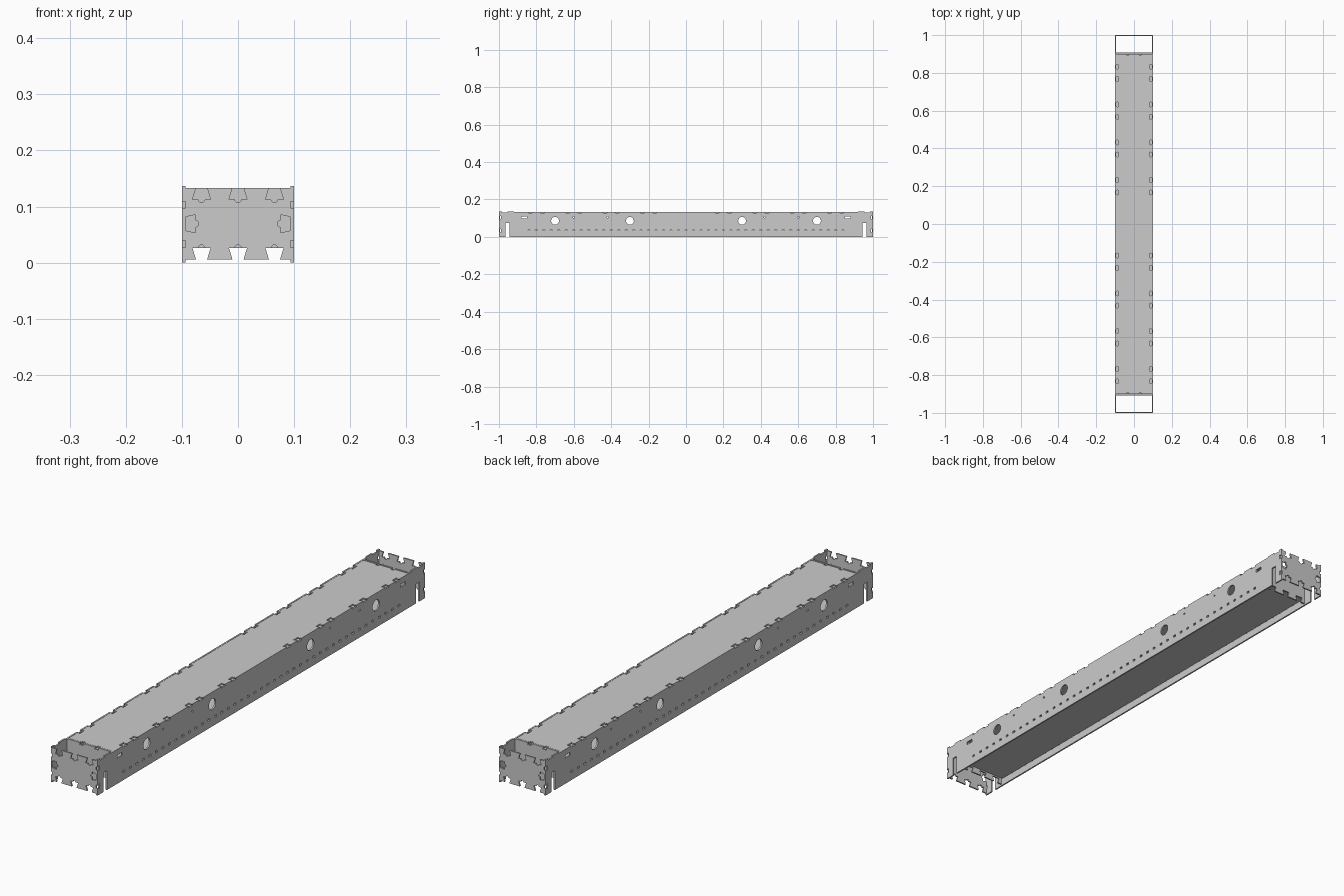
import bpy, bmesh
from math import sin, cos, pi
from mathutils import Matrix, Vector

if "Cube" in bpy.data.objects:
    bpy.data.objects.remove(bpy.data.objects["Cube"])

T = 0.006                      # sheet thickness
L, W, H = 1.0, 0.1, 0.137      # half length, half width, height


def edge(p0, p1, centres=(), narrow=0.010, wide=0.016, depth=0.02, relief=0.0):
    """Edge of a counter-clockwise outline with dovetail notches cut inward."""
    p0, p1 = Vector(p0), Vector(p1)
    d = (p1 - p0).normalized()
    n = Vector((-d.y, d.x))
    mid = (p0 + p1) / 2
    pts = [p0]
    for c in sorted(centres):
        m = mid + d * c
        pts += [m - d * narrow, m - d * wide + n * depth]
        if relief:
            pts += [m + n * depth - d * relief * cos(a * pi / 6) + n * relief * sin(a * pi / 6)
                    for a in range(7)]
        pts += [m + d * wide + n * depth, m + d * narrow]
    return pts


def circle(x, y, r, n=24):
    return [(x + r * cos(2 * pi * i / n), y + r * sin(2 * pi * i / n)) for i in range(n)]


def rect(x, y, w, h):
    return [(x - w, y - h), (x + w, y - h), (x + w, y + h), (x - w, y + h)]


def sheet(name, loops, axes, origin):
    """Flat plate: filled outline with holes, extruded, placed by its u, v axes."""
    cu = bpy.data.curves.new(name + "_profile", 'CURVE')
    cu.dimensions = '2D'
    cu.fill_mode = 'BOTH'
    cu.extrude = T / 2
    for loop in loops:
        s = cu.splines.new('POLY')
        s.points.add(len(loop) - 1)
        for p, q in zip(s.points, loop):
            p.co = (q[0], q[1], 0, 1)
        s.use_cyclic_u = True
    tmp = bpy.data.objects.new(name + "_tmp", cu)
    bpy.context.scene.collection.objects.link(tmp)
    dg = bpy.context.evaluated_depsgraph_get()
    me = bpy.data.meshes.new_from_object(tmp.evaluated_get(dg))
    bpy.data.objects.remove(tmp)
    u, v = Vector(axes[0]), Vector(axes[1])
    m = Matrix((u, v, u.cross(v))).transposed().to_4x4()
    me.transform(Matrix.Translation(origin) @ m)
    bm = bmesh.new()
    bm.from_mesh(me)
    bmesh.ops.remove_doubles(bm, verts=bm.verts, dist=1e-5)
    bmesh.ops.recalc_face_normals(bm, faces=bm.faces)
    bm.to_mesh(me)
    bm.free()
    for p in me.polygons:
        p.use_smooth = False
    ob = bpy.data.objects.new(name, me)
    bpy.context.scene.collection.objects.link(ob)
    return ob


X, Y, Z = (1, 0, 0), (0, 1, 0), (0, 0, 1)
joints = [s * (c + o) for s in (-1, 1) for c in (0.2, 0.4, 0.6, 0.8) for o in (-0.0325, 0.0325)]

# long side panels: foot slots, end dovetails, notched top edge, holes
side = [(-L, 0), (-0.964, 0), (-0.964, 0.075), (-0.943, 0.075), (-0.943, 0),
        (0.943, 0), (0.943, 0.075), (0.964, 0.075), (0.964, 0)]
side += edge((L, 0), (L, H), [0.035, -0.035], 0.006, 0.009, 0.01)
side += [(L, H), (0.985, H), (0.985, H - 0.006), (0.955, H - 0.006), (0.955, H), (0.92, H), (0.92, H - 0.004)]
side += edge((0.9, H - 0.004), (-0.9, H - 0.004), joints, 0.010, 0.014, 0.006)
side += [(-0.92, H - 0.004), (-0.92, H), (-0.955, H), (-0.955, H - 0.006), (-0.985, H - 0.006), (-0.985, H)]
side += edge((-L, H), (-L, 0), [0.035, -0.035], 0.006, 0.009, 0.01)
side_loops = [side]
for s in (-1, 1):
    side_loops += [circle(s * y, 0.086, 0.021) for y in (0.3, 0.7)]
    side_loops += [circle(s * y, 0.105, 0.004, 8) for y in (0.42, 0.6)]
    side_loops.append(rect(s * 0.865, 0.104, 0.015, 0.006))
# row of small slots where the floor plugs in
side_loops += [rect(-0.84 + 0.04 * i, 0.032, 0.006, 0.004) for i in range(43)]
for name, s in (("right_side", 1), ("left_side", -1)):
    sheet(name, side_loops, (Y, Z), (s * (W - T / 2), 0, 0))

# end plates with dovetail sockets on all four edges
w, z0, z1 = W - T, 0.006, 0.133
tri = (-0.065, 0, 0.065)
end = (edge((-w, z0), (w, z0), tri, relief=0.006) + edge((w, z0), (w, z1), [0], 0.012, 0.016, 0.018, 0.006)
       + edge((w, z1), (-w, z1), tri, relief=0.006) + edge((-w, z1), (-w, z0), [0], 0.012, 0.016, 0.018, 0.006))
# inner bulkheads closing the long box
bulk = (edge((-w, z0), (w, z0), tri) + [(w, z0), (w, z1)]
        + edge((w, z1), (-w, z1), (-0.0325, 0.0325), 0.006, 0.009, 0.008) + [(-w, z1)])
for name, s in (("front", -1), ("back", 1)):
    sheet(name + "_end_plate", [end], (X, Z), (0, s * (L - T / 2), 0))
    sheet(name + "_bulkhead", [bulk], (X, Z), (0, s * 0.906, 0))

# top deck, notched along both long edges
e = 0.9
deck = (edge((-w, -e), (w, -e), (-0.0325, 0.0325), 0.005, 0.007, 0.006)
        + edge((w, -e), (w, e), joints, 0.010, 0.014, 0.010)
        + edge((w, e), (-w, e), (-0.0325, 0.0325), 0.005, 0.007, 0.006)
        + edge((-w, e), (-w, -e), joints, 0.010, 0.014, 0.010))
sheet("top_deck", [deck], (X, Y), (0, 0, 0.129))

# floor shelf just above the lower edge
sheet("floor_shelf", [rect(0, 0, w, e)], (X, Y), (0, 0, 0.032))
